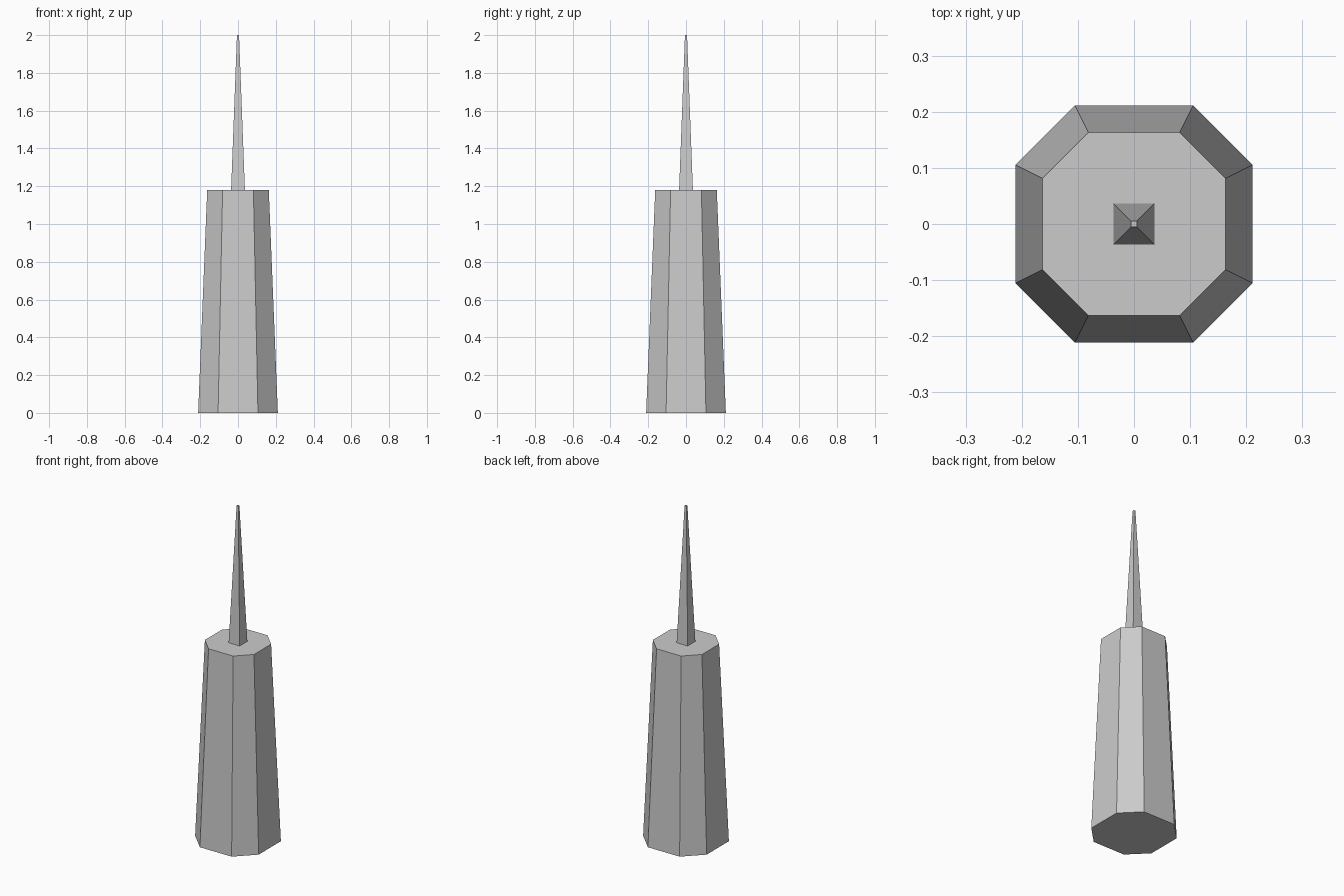
import bpy, bmesh

if "Cube" in bpy.data.objects:
    bpy.data.objects.remove(bpy.data.objects["Cube"])


def chamfered_outline(h, c):
    """Square of half-width h whose corners are cut so each side spans -c..c."""
    return [(h, -c), (h, c), (c, h), (-c, h), (-h, c), (-h, -c), (-c, -h), (c, -h)]


def square_outline(h):
    return [(h, -h), (h, h), (-h, h), (-h, -h)]


def tapered_prism(name, lower, upper, z0, z1):
    bm = bmesh.new()
    a = [bm.verts.new((x, y, z0)) for x, y in lower]
    b = [bm.verts.new((x, y, z1)) for x, y in upper]
    n = len(a)
    for i in range(n):
        j = (i + 1) % n
        bm.faces.new((a[i], a[j], b[j], b[i]))
    bm.faces.new(a[::-1])
    bm.faces.new(b)
    mesh = bpy.data.meshes.new(name)
    bm.to_mesh(mesh)
    bm.free()
    obj = bpy.data.objects.new(name, mesh)
    bpy.context.collection.objects.link(obj)
    return obj


# Eight-sided tapering body
tapered_prism("tower_body", chamfered_outline(0.211, 0.1055),
              chamfered_outline(0.163, 0.0815), 0.0, 1.18)

# Slender four-sided spire with a tiny flat tip
tapered_prism("spire", square_outline(0.0365), square_outline(0.0055), 1.18, 2.0)
